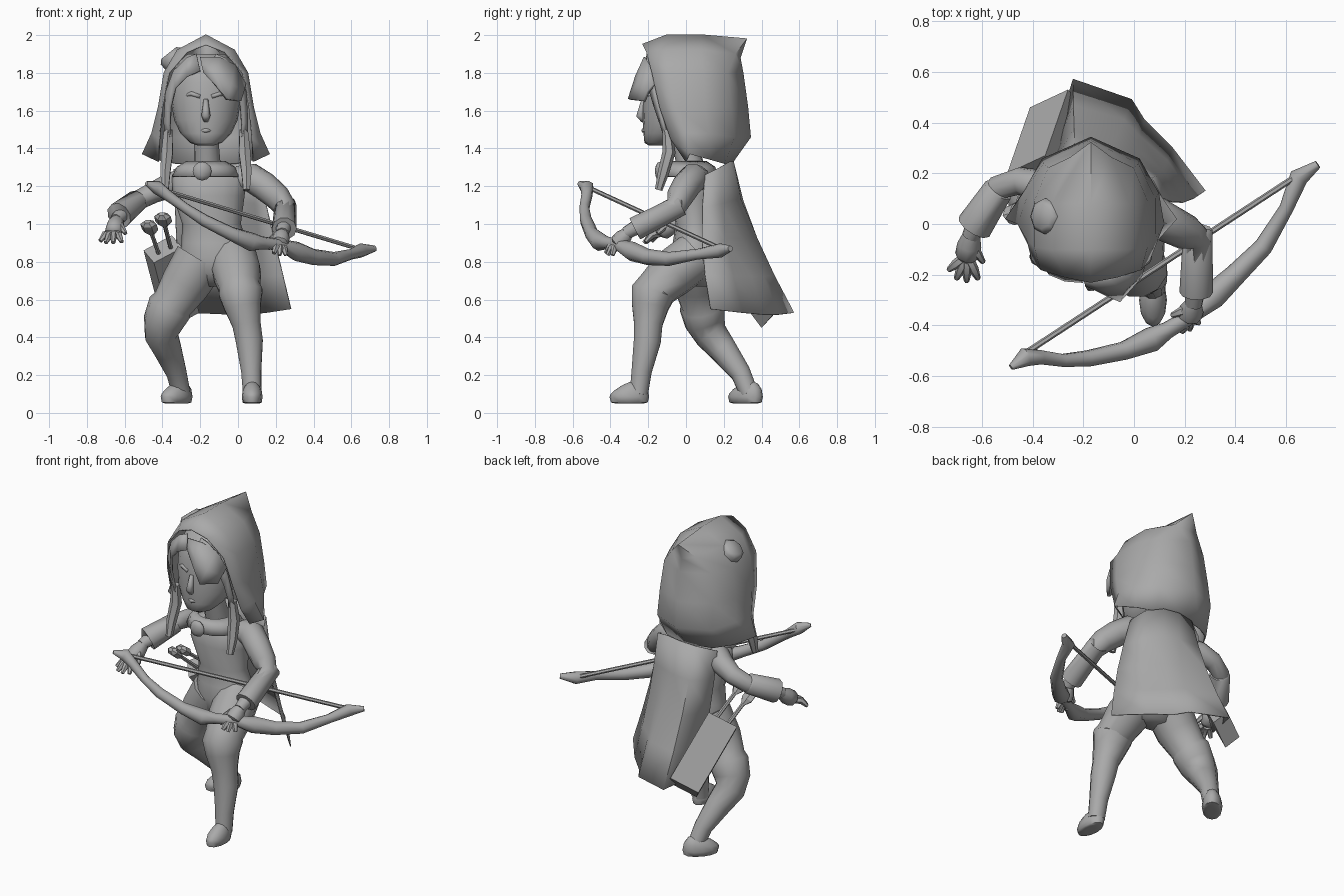
import bpy, bmesh, math
from mathutils import Vector, Quaternion

GREY = bpy.data.materials.new("grey")
GREY.diffuse_color = (0.4, 0.4, 0.4, 1)
CX = -0.17  # centre of the head and hood


def finish(bm, name, angle=45, thick=0.0):
    bmesh.ops.remove_doubles(bm, verts=bm.verts, dist=1e-4)
    bmesh.ops.recalc_face_normals(bm, faces=bm.faces)
    me = bpy.data.meshes.new(name)
    bm.to_mesh(me)
    bm.free()
    me.materials.append(GREY)
    ob = bpy.data.objects.new(name, me)
    bpy.context.collection.objects.link(ob)
    bpy.ops.object.select_all(action='DESELECT')
    ob.select_set(True)
    bpy.context.view_layer.objects.active = ob
    if angle:
        bpy.ops.object.shade_smooth_by_angle(angle=math.radians(angle))
    if thick:
        m = ob.modifiers.new("thickness", 'SOLIDIFY')
        m.thickness = thick
        m.offset = 0
    return ob


def skin(name, rows, closed=True, caps=True, angle=45, thick=0.0):
    """Join rows of points into one surface."""
    bm = bmesh.new()
    vs = [[bm.verts.new(p) for p in r] for r in rows]
    n = len(rows[0])
    for a, b in zip(vs, vs[1:]):
        for i in range(n if closed else n - 1):
            j = (i + 1) % n
            bm.faces.new((a[i], a[j], b[j], b[i]))
    if closed and caps:
        bm.faces.new(vs[0])
        bm.faces.new(vs[-1])
    return finish(bm, name, angle, thick)


def tube(name, pts, n=10, flat=1.0, angle=50):
    """Tapered limb through (x, y, z, radius) points."""
    ps = [Vector(p[:3]) for p in pts]
    rows, q, last = [], None, None
    for i, p in enumerate(ps):
        d = (ps[min(i + 1, len(ps) - 1)] - ps[max(i - 1, 0)]).normalized()
        q = d.to_track_quat('Z', 'Y') if q is None else last.rotation_difference(d) @ q
        last = d
        r = max(pts[i][3], 0.002)
        rows.append([p + q @ Vector((r * math.cos(t), r * flat * math.sin(t), 0))
                     for t in (2 * math.pi * k / n for k in range(n))])
    return skin(name, rows, angle=angle)


def rings(name, secs, n=16, caps=True, thick=0.0, angle=45):
    """Stack of level ellipses (cx, cy, rx, ry, z)."""
    rows = [[(cx + rx * math.cos(t), cy + ry * math.sin(t), z)
             for t in (2 * math.pi * k / n for k in range(n))]
            for cx, cy, rx, ry, z in secs]
    return skin(name, rows, caps=caps, thick=thick, angle=angle)


def ball(name, loc, size, turn=0.0, u=12, v=8, shape=None):
    bm = bmesh.new()
    bmesh.ops.create_uvsphere(bm, u_segments=u, v_segments=v, radius=1)
    for w in bm.verts:
        c = shape(w.co) if shape else w.co
        c = Vector((c.x * size[0], c.y * size[1], c.z * size[2]))
        w.co = Quaternion((0, 0, 1), turn) @ c + Vector(loc)
    return finish(bm, name, 60)


# torso
rings("torso", [(-.15, .06, .08, .07, 1.31), (-.15, .05, .2, .10, 1.26),
                (-.155, .045, .19, .13, 1.15), (-.14, .05, .155, .105, 1.0),
                (-.125, .05, .175, .12, .9), (-.11, .05, .2, .135, .82),
                (-.11, .05, .18, .12, .74), (-.11, .05, .09, .07, .67)], angle=80)
tube("neck", [(-.16, .04, 1.25, .075), (-.17, -.02, 1.47, .065)])
rings("collar", [(CX, .01, .1, .095, 1.33), (CX, .015, .15, .135, 1.3),
                 (CX, .02, .175, .15, 1.25)], caps=False, thick=.01)
ball("brooch", (-.19, -.14, 1.28), (.05, .025, .05), u=8, v=6)

# legs, with the boot tops standing proud of the thighs
tube("front_leg", [(-.03, .05, .83, .13), (-.005, -.07, .74, .13), (.01, -.16, .655, .11),
                   (.015, -.175, .635, .12), (.025, -.19, .56, .1), (.045, -.2, .47, .078),
                   (.06, -.205, .38, .074), (.07, -.235, .22, .055), (.075, -.25, .1, .05)],
     12, angle=70)
tube("back_leg", [(-.2, .06, .81, .14), (-.28, .06, .68, .13), (-.345, .08, .58, .11),
                  (-.36, .085, .56, .12), (-.395, .1, .48, .108), (-.405, .135, .41, .09),
                  (-.37, .2, .33, .075), (-.325, .29, .21, .055), (-.3, .335, .1, .05)],
     12, angle=70)


def sole(c):
    # flatten the bottom and lower the toe
    z = max(c.z, -.45)
    return Vector((c.x, c.y, z * (1 + .45 * c.y) if z > 0 else z))


ball("front_foot", (.075, -.3, .085), (.055, .105, .078), shape=sole)
ball("back_foot", (-.325, .315, .085), (.06, .11, .078), turn=-.7, shape=sole)

# arms
tube("right_arm", [(-.29, .1, 1.22, .075), (-.37, .15, 1.2, .066), (-.45, .17, 1.165, .056),
                   (-.53, .145, 1.125, .052), (-.6, .05, 1.07, .048), (-.645, -.05, 1.02, .034)])
tube("right_cuff", [(-.53, .14, 1.125, .045), (-.535, .135, 1.122, .06),
                    (-.63, -.01, 1.045, .072), (-.63, -.012, 1.044, .04)], 10, angle=60)
tube("left_arm", [(.0, .06, 1.24, .07), (.07, .04, 1.245, .078), (.14, 0, 1.2, .076),
                  (.21, -.035, 1.14, .07), (.25, -.06, 1.085, .06), (.25, -.18, 1.03, .05),
                  (.235, -.32, .95, .034)])
tube("left_cuff", [(.252, -.02, 1.1, .04), (.252, -.025, 1.1, .058),
                   (.245, -.27, .975, .066), (.245, -.272, .974, .04)], 10, angle=60)


def hand(name, a, tips, thumb):
    """Palm from a to the knuckles, then bent fingers."""
    a = Vector(a)
    mid = sum((Vector(t) for t in tips), Vector()) / len(tips)
    k = a.lerp(mid, .5)
    tube(name + "_palm", [(*a, .034), (*a.lerp(k, .5), .048), (*k, .048), (*a.lerp(k, 1.2), .025)], 8)
    for i, t in enumerate(tips + [thumb]):
        t = Vector(t)
        s = k.lerp(t, .25) if i < len(tips) else a.lerp(k, .4)
        m = s.lerp(t, .5) + Vector((0, 0, .015))
        tube(f"{name}_finger_{i + 1}", [(*s, .021), (*m, .02), (*t, .011)], 6)


hand("right_hand", (-.64, -.04, 1.02),
     [(-.73, -.18, .91), (-.7, -.215, .9), (-.66, -.225, .9), (-.615, -.215, .905)],
     (-.595, -.15, .95))
hand("left_hand", (.235, -.31, .95),
     [(.16, -.41, .87), (.19, -.425, .845), (.22, -.415, .835), (.255, -.39, .835)],
     (.15, -.36, .9))

# head and face
rings("head", [(CX, -.15, .04, .045, 1.415), (CX, -.135, .085, .085, 1.43),
               (CX, -.1, .135, .125, 1.48), (CX, -.07, .168, .16, 1.55),
               (CX, -.045, .185, .183, 1.65), (CX, -.03, .185, .188, 1.75),
               (CX, -.02, .16, .165, 1.84), (CX, -.01, .1, .11, 1.9)], 20, angle=80)
tube("nose", [(CX, -.225, 1.66, .012), (CX, -.237, 1.6, .02),
              (CX, -.243, 1.575, .024), (CX, -.225, 1.545, .014)], 6, angle=90)
tube("lips", [(-.21, -.212, 1.495, .003), (CX, -.224, 1.495, .013),
              (-.13, -.212, 1.495, .003)], 6, angle=90)
for s in (-1, 1):
    side = "left" if s > 0 else "right"
    tube(side + "_brow", [(CX + s * .03, -.218, 1.675, .012), (CX + s * .075, -.207, 1.69, .013),
                          (CX + s * .125, -.168, 1.675, .004)], 6, angle=90)
    # hair framing the face, then the hanging lock
    skin(side + "_side_hair", [
        [(CX + s * x, y, z) for x, y, z in r] for r in (
            [(.05, -.2, 1.9), (.1, -.2, 1.88), (.17, -.18, 1.81), (.21, -.16, 1.7), (.22, -.12, 1.55), (.215, -.09, 1.42)],
            [(.03, -.225, 1.81), (.1, -.22, 1.78), (.16, -.195, 1.72), (.185, -.165, 1.62), (.19, -.13, 1.52), (.185, -.1, 1.42)])],
         closed=False, thick=.015)
    tube(side + "_lock", [(CX + s * .2, -.1, 1.5, .025), (CX + s * .205, -.09, 1.38, .035),
                          (CX + s * .215, -.12, 1.27, .03), (CX + s * .215, -.145, 1.18, .02)], 6)

# swept fringe
skin("fringe", [
    [(-.2, -.21, 1.88), (-.1, -.215, 1.88), (-.02, -.19, 1.84), (.035, -.165, 1.74)],
    [(-.19, -.235, 1.83), (-.11, -.26, 1.78), (-.04, -.255, 1.74), (.025, -.2, 1.7)],
    [(-.18, -.232, 1.8), (-.1, -.28, 1.71), (-.06, -.3, 1.66), (.01, -.22, 1.65)]],
     closed=False, thick=.02, angle=60)

# hood: arches from the face opening to the middle of the back
half = [
    [(0, -.23, 1.95), (.1, -.21, 1.91), (.195, -.18, 1.8), (.23, -.14, 1.62), (.245, -.08, 1.45), (.25, -.0, 1.33)],
    [(0, -.1, 2.0), (.15, -.1, 1.92), (.22, -.09, 1.8), (.25, -.06, 1.62), (.285, 0, 1.48), (.335, .02, 1.37)],
    [(0, .08, 2.0), (.15, .08, 1.92), (.22, .09, 1.8), (.25, .1, 1.62), (.265, .12, 1.48), (.26, .13, 1.34)],
    [(0, .32, 1.98), (.08, .26, 1.9), (.165, .22, 1.8), (.185, .235, 1.62), (.19, .255, 1.46), (.16, .2, 1.32)],
    [(0, .32, 1.98), (0, .285, 1.88), (0, .3, 1.8), (0, .325, 1.62), (0, .34, 1.46), (0, .24, 1.32)]]
skin("hood", [[(CX - x, y, z) for x, y, z in reversed(r)] + [(CX + x, y, z) for x, y, z in r[1:]]
              for r in half], closed=False, angle=65, thick=.008)
tube("hood_button", [(-.33, .03, 1.86, .07), (-.355, .03, 1.89, .07),
                     (-.367, .03, 1.905, .05)], 8, angle=60)

# cape hanging from the shoulders
top = [(.11, .1, 1.26), (.07, .18, 1.3), (-.03, .23, 1.33), (-.13, .25, 1.33), (-.23, .24, 1.32), (-.34, .17, 1.29)]
low = [(.28, .13, .55), (.15, .3, .53), (.04, .41, .52), (-.01, .49, .52), (-.24, .57, .53), (-.31, .34, .56)]
skin("cape", [[Vector(a).lerp(Vector(b), t) - Vector((0, .03 * math.sin(math.pi * t), 0))
               for a, b in zip(top, low)] for t in (0, .25, .5, .75, 1)],
     closed=False, angle=60, thick=.006)

# slanted quiver box with arrows
corner = Vector((-.5, .2, .86))
wide, deep, long = Vector((.15, .07, .08)), Vector((.055, -.06, -.065)), Vector((.09, .26, -.345))
skin("quiver", [[corner + c * long + a * wide + b * deep for a, b in ((0, 0), (1, 0), (1, 1), (0, 1))]
                for c in (0, 1)], angle=0)
for i, tip in enumerate([Vector((-.475, .02, 1.0)), Vector((-.4, .0, 1.04))]):
    root = corner + wide * (.35 + .4 * i) + deep * .5 + long * .15
    d = (tip - root).normalized()
    tube(f"arrow_{i + 1}", [(*root, .012), (*tip, .012)], 6)
    tube(f"feather_{i + 1}", [(*(tip - d * .09), .01), (*(tip - d * .045), .045),
                              (*tip, .045), (*(tip + d * .02), .02)], 6, .6, angle=25)

# bow and string
tube("bow", [(-.485, -.565, 1.215, .012), (-.43, -.525, 1.195, .038), (-.37, -.525, 1.15, .03),
             (-.28, -.538, 1.085, .027), (-.18, -.53, 1.02, .033), (-.04, -.5, .95, .037),
             (.07, -.455, .905, .05), (.13, -.42, .9, .034), (.23, -.36, .89, .03),
             (.31, -.285, .855, .052), (.4, -.2, .825, .043), (.51, -.09, .815, .037),
             (.6, .06, .84, .028), (.65, .185, .86, .038), (.725, .235, .87, .016)], 8)
tube("bowstring", [(-.43, -.51, 1.19, .012), (.65, .195, .865, .012)], 6)
